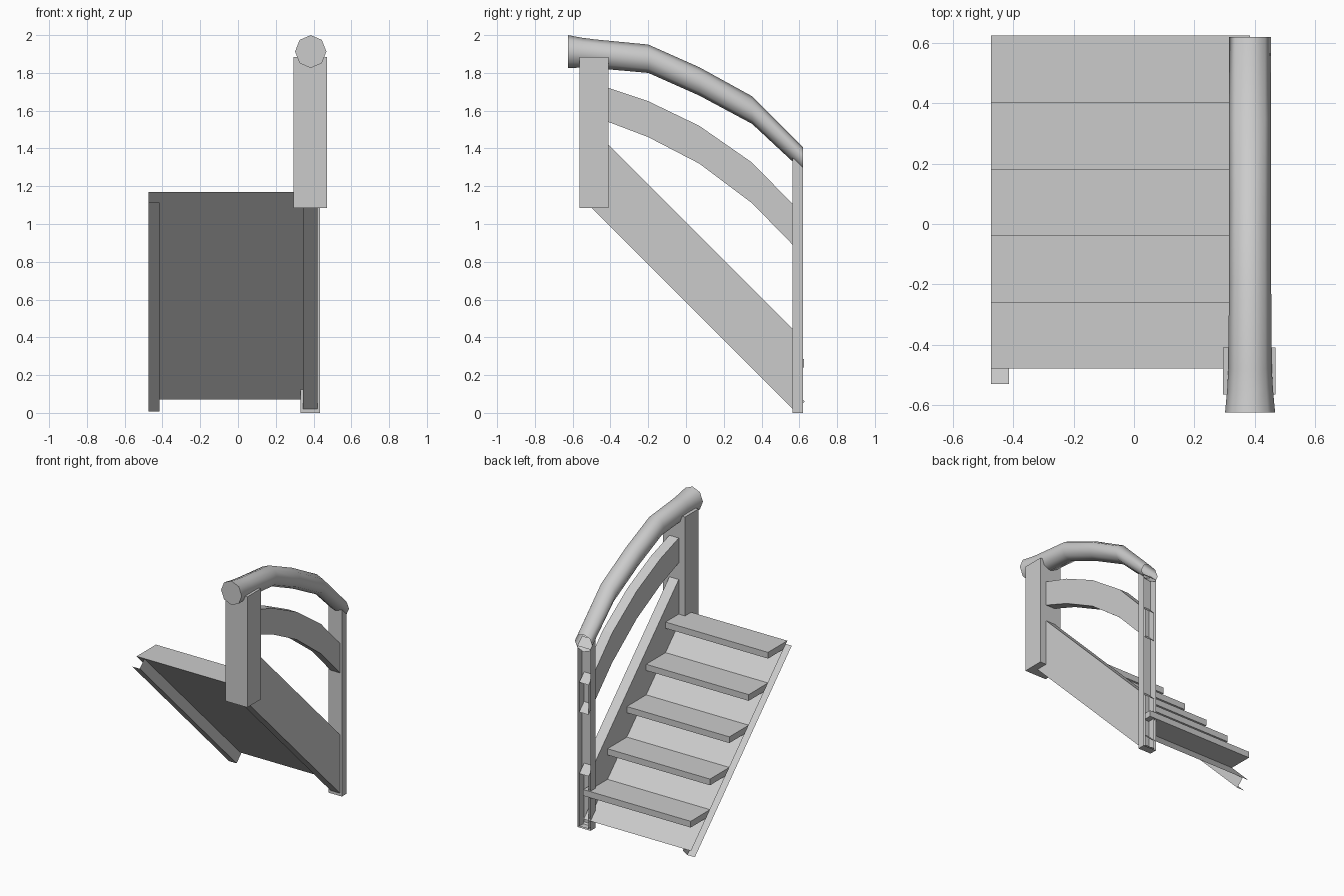
import bpy, bmesh, math

cube = bpy.data.objects.get("Cube")
if cube:
    bpy.data.objects.remove(cube, do_unlink=True)

GREY = (0.6, 0.6, 0.6, 1)
grey = bpy.data.materials.new("plain grey")
grey.use_nodes = True
grey.diffuse_color = GREY
grey.node_tree.nodes["Principled BSDF"].inputs["Base Color"].default_value = GREY


def finish(name, bm):
    bmesh.ops.recalc_face_normals(bm, faces=bm.faces)
    mesh = bpy.data.meshes.new(name)
    bm.to_mesh(mesh)
    bm.free()
    mesh.materials.append(grey)
    obj = bpy.data.objects.new(name, mesh)
    bpy.context.collection.objects.link(obj)
    return obj


def prism(name, profile, x0, x1, skip=(), caps=True):
    """Extrude a (y, z) profile along x; edges listed in skip stay open."""
    bm = bmesh.new()
    a, b = [[bm.verts.new((x, y, z)) for y, z in profile] for x in (x0, x1)]
    n = len(profile)
    if caps:
        bm.faces.new(a)
        bm.faces.new(b)
    for i in range(n):
        if i not in skip:
            j = (i + 1) % n
            bm.faces.new((a[i], a[j], b[j], b[i]))
    return finish(name, bm)


def rect(y0, y1, z0, z1):
    return [(y0, z0), (y1, z0), (y1, z1), (y0, z1)]


BACK, LEFT, RAIL_X = 0.62, -0.475, 0.385
SLOPE, UNDER, OVER = 0.69, 0.585, 1.01     # z + y of the sloping planes
IN, OUT = 0.345, 0.42                      # faces of the railing panels

# Treads, each running back to the sloping sheet
STEP, THICK = 0.221, 0.045
for i in range(5):
    y = -0.48 + i * STEP
    z = SLOPE - y
    prism(f"tread_{i + 1}", [(y, z), (y + STEP, z), (y + STEP, z - THICK),
                             (y + THICK, z - THICK)], LEFT, RAIL_X)

# Sloping sheet under the treads
prism("sloping_sheet", [(-0.48, SLOPE + 0.48), (BACK, SLOPE - BACK)],
      LEFT, RAIL_X, skip=(1,), caps=False)

# Open channel stringer on the far side: inner wall and lower flange
top_y, low_y = -0.53, 0.577
d = (SLOPE - UNDER) / 2
channel = [(top_y, UNDER - top_y), (low_y, UNDER - low_y),
           (low_y + d, UNDER - low_y + d), (top_y + d, UNDER - top_y + d)]
prism("channel_flange", channel[:2], LEFT, -0.415, skip=(1,), caps=False)
bm = bmesh.new()
bm.faces.new([bm.verts.new((-0.415, y, z)) for y, z in channel])
finish("channel_wall", bm)

# Stringer below the railing, open at its back end
prism("railing_stringer", [(-0.5, UNDER + 0.5), (0.575, 0.01), (BACK, 0.01),
                           (BACK, OVER - BACK), (-0.5, OVER + 0.5)],
      IN, OUT, skip=(2,))

# Posts
prism("front_post", rect(-0.565, -0.41, 1.085, 1.885), 0.295, 0.47)
prism("back_post", [(0.565, 0), (BACK, 0), (BACK, 1.31), (0.565, 1.36)],
      0.33, 0.435, skip=(1,))

# Curved middle rail
upper = [(-0.5, 1.75), (-0.41, 1.72), (-0.2, 1.65), (0.07, 1.52),
         (0.35, 1.325), (0.565, 1.105), (BACK, 1.05)]
lower = [(-0.5, 1.57), (-0.41, 1.54), (-0.2, 1.46), (0.07, 1.32),
         (0.35, 1.11), (0.565, 0.89), (BACK, 0.835)]
prism("middle_rail", upper + lower[::-1], IN, OUT, skip=(len(upper) - 1,))

# Eight-sided handrail flaring at the front: y, centre z, half width, half height
path = [(-0.625, 1.913, 0.083, 0.087), (-0.55, 1.907, 0.076, 0.079),
        (-0.48, 1.901, 0.072, 0.076), (-0.2, 1.875, 0.07, 0.075),
        (0.07, 1.755, 0.07, 0.075), (0.35, 1.603, 0.07, 0.073),
        (BACK, 1.342, 0.07, 0.063)]
bm = bmesh.new()
rings = []
for y, z, w, h in path:
    rings.append([bm.verts.new((RAIL_X + w * math.sin(k * math.pi / 4), y,
                                z + h * math.cos(k * math.pi / 4))) for k in range(8)])
for a, b in zip(rings, rings[1:]):
    for k in range(8):
        j = (k + 1) % 8
        bm.faces.new((a[k], a[j], b[j], b[k])).smooth = True
bm.faces.new(rings[0])
finish("handrail", bm)
